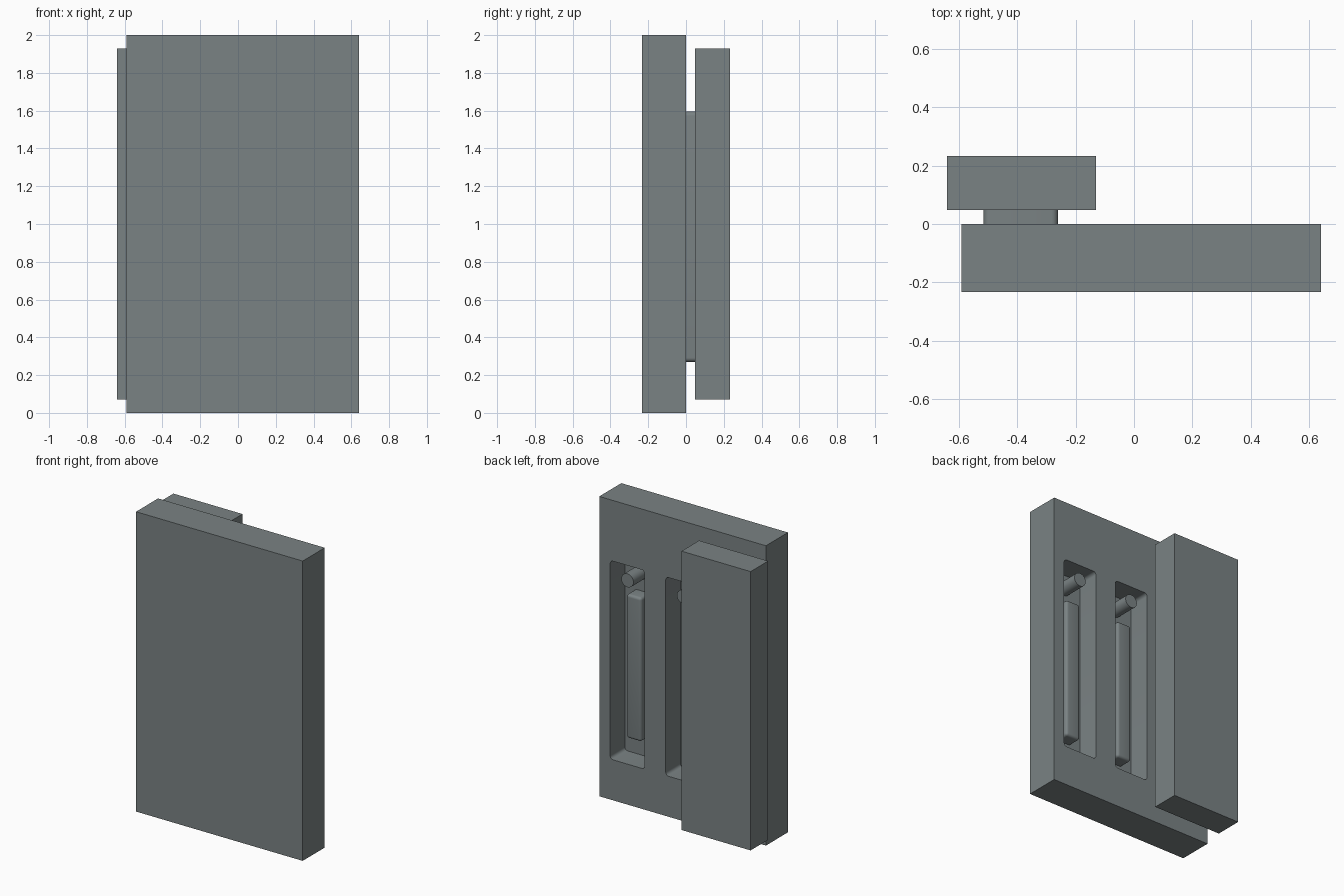
import bpy, bmesh, math

if "Cube" in bpy.data.objects:
    bpy.data.objects.remove(bpy.data.objects["Cube"])

steel = bpy.data.materials.new("grey_steel")
steel.diffuse_color = (0.195, 0.225, 0.23, 1)
steel.use_nodes = True
steel.node_tree.nodes["Principled BSDF"].inputs["Base Color"].default_value = steel.diffuse_color

SLOTS = (0.4325, 0.0225, -0.3875)   # slot centres along x
FLOOR = -0.155                      # slot floor depth
PEG_Z = 1.495


def finish(name, bm):
    me = bpy.data.meshes.new(name)
    bmesh.ops.recalc_face_normals(bm, faces=bm.faces)
    bm.to_mesh(me)
    bm.free()
    ob = bpy.data.objects.new(name, me)
    me.materials.append(steel)
    bpy.context.collection.objects.link(ob)
    return ob


def box(name, x, y, z, radius=0, rounded=lambda d: False):
    """Box from (min, max) ranges; edges whose direction passes the rule are rounded."""
    bm = bmesh.new()
    bmesh.ops.create_cube(bm, size=1)
    for v in bm.verts:
        v.co = [r[0] + (c + 0.5) * (r[1] - r[0]) for c, r in zip(v.co, (x, y, z))]
    if radius:
        edges = [e for e in bm.edges if rounded(e)]
        bmesh.ops.bevel(bm, geom=edges, offset=radius, offset_type='OFFSET',
                        segments=5, profile=0.5, affect='EDGES')
    return finish(name, bm)


def along_y(e):
    return abs(e.verts[0].co.y - e.verts[1].co.y) > 0.01


def not_at_floor(e):
    return any(v.co.y > FLOOR + 0.01 for v in e.verts)


def rod(name, x, z, y0, y1, radius):
    bm = bmesh.new()
    bmesh.ops.create_cone(bm, cap_ends=True, segments=40, radius1=radius,
                          radius2=radius, depth=y1 - y0)
    for v in bm.verts:
        v.co = (x + v.co.x, (y0 + y1) / 2 + v.co.z, z + v.co.y)
    return finish(name, bm)


def cut(target, cutter):
    mod = target.modifiers.new("cut", 'BOOLEAN')
    mod.operation, mod.solver, mod.object = 'DIFFERENCE', 'EXACT', cutter
    bpy.context.view_layer.objects.active = target
    bpy.ops.object.modifier_apply(modifier=mod.name)
    bpy.data.objects.remove(cutter)


def slot_block(name, x, y0, y1):
    return box(name, (x - 0.1275, x + 0.1275), (y0, y1), (0.27, 1.595), 0.022, along_y)


# Main plate with three slots in its back
plate = box("main_plate", (-0.59, 0.64), (-0.232, 0), (0, 2))
for sx in SLOTS:
    cut(plate, slot_block("slot_cutter", sx, FLOOR, 0.1))

# Peg and rounded bar standing in each slot
for sx in SLOTS:
    rod("slot_peg", sx, PEG_Z, FLOOR, 0, 0.045)
    box("slot_bar", (sx - 0.055, sx + 0.055), (FLOOR, -0.065), (0.405, 1.365),
        0.018, not_at_floor)

# Cover block and its tongue fitting the third slot, both drilled through
cx = SLOTS[2]
cover = box("cover_block", (-0.64, -0.13), (0.048, 0.233), (0.07, 1.93))
tongue = slot_block("cover_tongue", cx, -0.06, 0.048)
for part in (cover, tongue):
    for z, r in ((PEG_Z, 0.048), (1.0, 0.066)):
        cut(part, rod("hole_cutter", cx, z, -0.2, 0.4, r))

# Smooth the round surfaces, keep hard edges
bpy.ops.object.select_all(action='DESELECT')
for ob in bpy.context.scene.objects:
    ob.select_set(True)
bpy.context.view_layer.objects.active = plate
bpy.ops.object.shade_smooth_by_angle(angle=math.radians(30))
